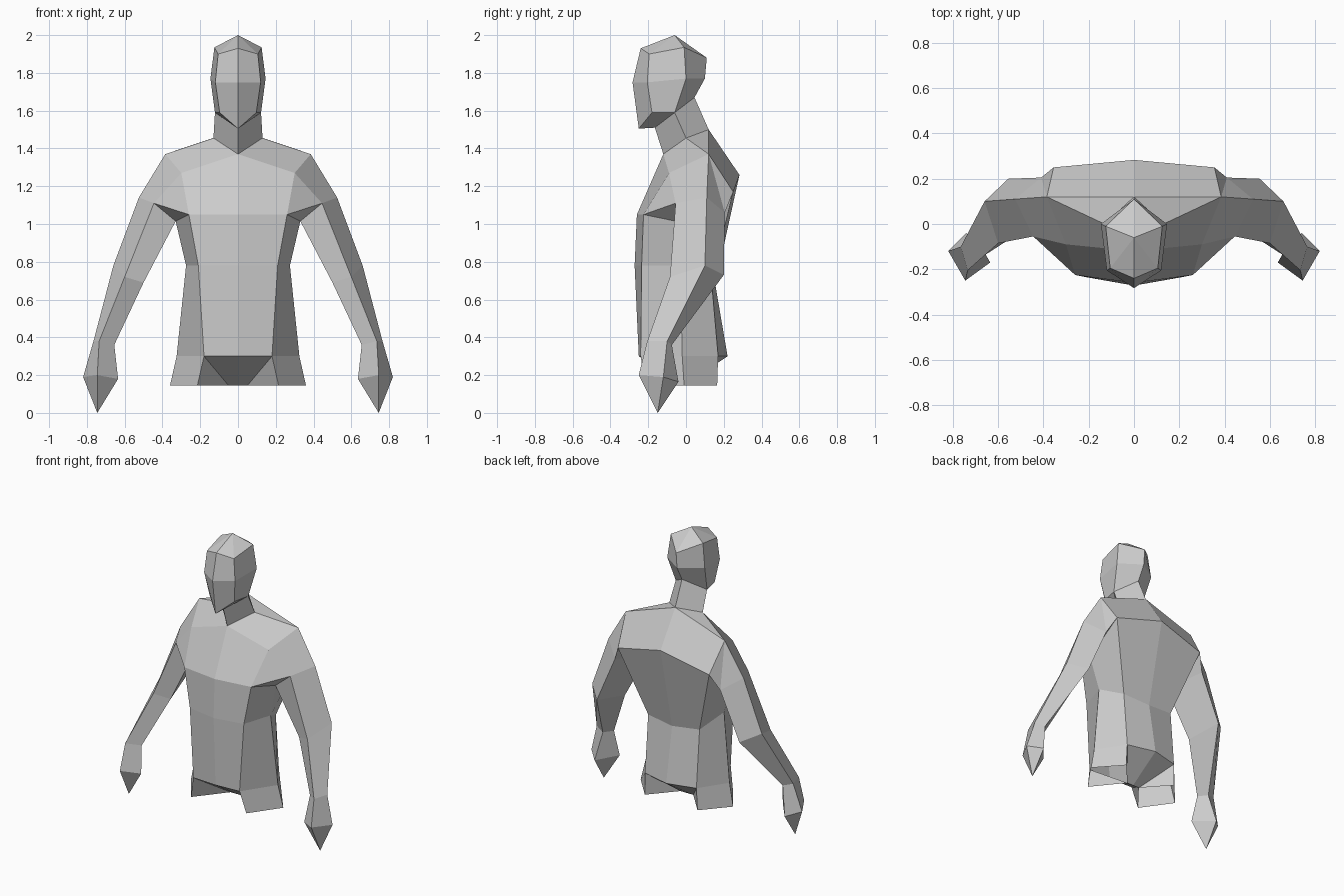
import bpy
import bmesh

if "Cube" in bpy.data.objects:
    bpy.data.objects.remove(bpy.data.objects["Cube"])


def build(name, lofts):
    """Build the +x half from strips of rings, then mirror it.
    Each loft is (rings, closed); repeated points collapse into triangles."""
    bm = bmesh.new()
    cache = {}

    def vert(p):
        if p not in cache:
            cache[p] = bm.verts.new(p)
        return cache[p]

    for rings, closed in lofts:
        for low, high in zip(rings, rings[1:]):
            n = len(low)
            for i in range(n if closed else n - 1):
                j = (i + 1) % n
                corners = dict.fromkeys((low[i], low[j], high[j], high[i]))
                if len(corners) > 2:
                    bm.faces.new([vert(p) for p in corners])
    bmesh.ops.recalc_face_normals(bm, faces=bm.faces)
    mesh = bpy.data.meshes.new(name)
    bm.to_mesh(mesh)
    bm.free()
    obj = bpy.data.objects.new(name, mesh)
    bpy.context.collection.objects.link(obj)
    mirror = obj.modifiers.new("mirror", 'MIRROR')
    mirror.use_axis[0] = True
    mirror.merge_threshold = 0.001
    return obj


# Shared joints: neck base, shoulder, and the ring where the arm leaves the body
neck_f, neck_s, neck_b = (0, -.12, 1.37), (.13, 0, 1.455), (0, .12, 1.50)
collar, shoulder = (.30, -.09, 1.27), (.385, .12, 1.37)
arm_out, arm_front = (.525, .11, 1.14), (.445, -.055, 1.11)
armpit, arm_back = (.33, -.055, 1.015), (.41, .205, 1.06)

# Torso rings, front centre round to back centre
chest = [(0, -.26, 1.05), (.26, -.225, 1.05), armpit, (.355, .25, 1.17), (0, .283, 1.26)]
waist = [(0, -.272, .78), (.21, -.235, .78), (.275, -.03, .78), (.20, .135, .70), (0, .155, .68)]
hip = [(0, -.25, .30), (.18, -.24, .30), (.325, -.02, .30), (.20, .17, .30), (0, .22, .30)]

# Hips split into two open leg stubs
crotch, inner = (0, -.01, .145), (.05, -.01, .145)
hip_split = [hip[i] for i in (0, 1, 1, 2, 3, 3, 4)]
stubs = [crotch, inner, (.215, -.215, .145), (.36, -.01, .145),
         (.205, .165, .145), inner, crotch]

# Shoulder yoke between chest, arm opening and neck
yoke_low = [chest[0], chest[1], arm_front, arm_out, arm_back, chest[3], chest[4]]
yoke_mid = [neck_f, collar, collar, shoulder, shoulder, shoulder, neck_b]
yoke_top = [neck_f, neck_f, neck_f, neck_s, neck_s, neck_s, neck_b]

build("torso", [
    ([stubs, hip_split], False),
    ([hip, waist, chest], False),
    ([yoke_low, yoke_mid, yoke_top], False),
    ([chest[1:4], [arm_front, armpit, arm_back]], False),
])

# Arms: outer, front, inner and back point of each ring down to the fingertip
tip = (.745, -.15, 0)
build("arms", [([
    [arm_out, arm_front, armpit, arm_back],
    [(.66, .10, .78), (.60, -.085, .72), (.50, -.035, .69), (.555, .20, .73)],
    [(.765, -.10, .38), (.735, -.205, .38), (.655, -.135, .36), (.70, -.075, .36)],
    [(.82, -.12, .19), (.745, -.25, .20), (.635, -.17, .18), (.74, -.04, .165)],
    [tip] * 4,
], True)])

# Head and neck: front centre, front side, back side, back centre
crown = (0, -.06, 2.0)
throat = (0, -.165, 1.51)
jaw = [(0, -.25, 1.505), (.097, -.18, 1.59), (.122, -.06, 1.59), (0, .045, 1.67)]
build("head", [
    ([jaw,
      [(0, -.283, 1.75), (.12, -.205, 1.75), (.146, 0, 1.77), (0, .10, 1.77)],
      [(0, -.24, 1.93), (.105, -.195, 1.90), (.125, -.01, 1.935), (0, .11, 1.88)],
      [crown] * 4], False),
    ([jaw[:2], [throat, jaw[2]]], False),
])
build("neck", [([[neck_f, neck_s, neck_b], [throat, jaw[2], jaw[3]]], False)])
